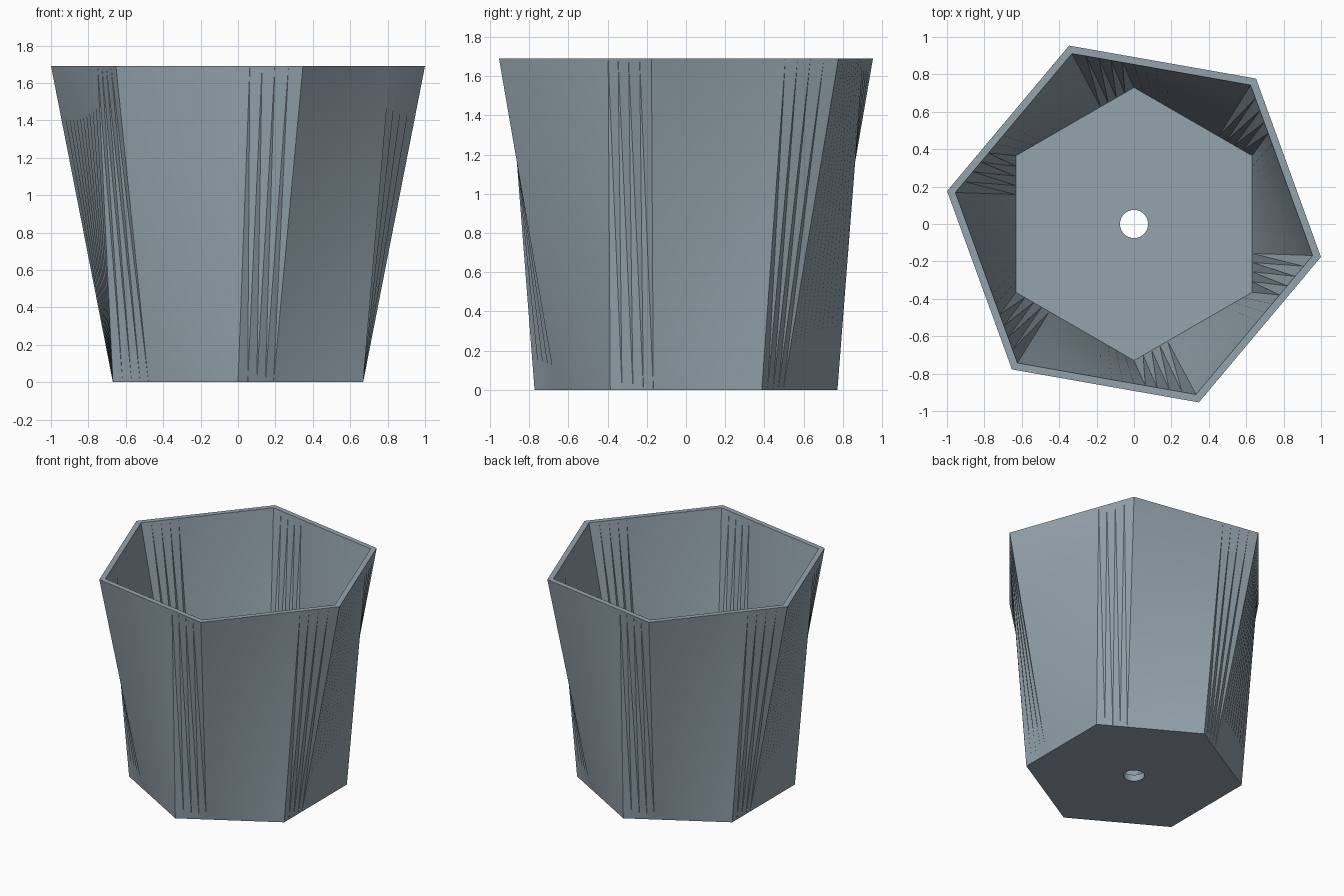
import bpy, bmesh, math

if "Cube" in bpy.data.objects:
    bpy.data.objects.remove(bpy.data.objects["Cube"])

SEG = 90            # four degrees each, so every hexagon corner lands on a vertex
HEIGHT, FLOOR = 1.69, 0.05


def hexagon(apothem, turn, z):
    """Hexagon sampled at even angles; turn is the angle of one flat side."""
    pts = []
    for k in range(SEG):
        a = 360 / SEG * k - 10
        off = (a - turn + 30) % 60 - 30
        r = apothem / math.cos(math.radians(off))
        pts.append((r * math.cos(math.radians(a)), r * math.sin(math.radians(a)), z))
    return pts


def circle(radius, z):
    angles = [math.radians(360 / SEG * k - 10) for k in range(SEG)]
    return [(radius * math.cos(a), radius * math.sin(a), z) for a in angles]


# Closed profile: outer wall, rim, inner wall, floor, drain hole, underside
rings = [
    hexagon(0.669, 0, 0),
    hexagon(0.879, 20, HEIGHT),
    hexagon(0.840, 20, HEIGHT),
    hexagon(0.632, 0, FLOOR),
    circle(0.075, FLOOR),
    circle(0.075, 0),
]

bm = bmesh.new()
loops = [[bm.verts.new(p) for p in ring] for ring in rings]
for i, lower in enumerate(loops):
    upper = loops[(i + 1) % len(loops)]
    for k in range(SEG):
        n = (k + 1) % SEG
        a, b, c, d = lower[k], lower[n], upper[n], upper[k]
        if i == 0:          # outer wall, diagonals follow the twist
            bm.faces.new((a, b, c))
            bm.faces.new((a, c, d))
        elif i == 2:        # inner wall, diagonals follow the twist
            bm.faces.new((a, b, d))
            bm.faces.new((b, c, d))
        else:
            bm.faces.new((a, b, c, d))
bmesh.ops.recalc_face_normals(bm, faces=bm.faces)

mesh = bpy.data.meshes.new("planter")
bm.to_mesh(mesh)
bm.free()
planter = bpy.data.objects.new("planter", mesh)
bpy.context.collection.objects.link(planter)

# Single blue grey colour
grey = bpy.data.materials.new("blue_grey")
grey.diffuse_color = (0.30, 0.37, 0.42, 1)
grey.use_nodes = True
grey.node_tree.nodes["Principled BSDF"].inputs["Base Color"].default_value = grey.diffuse_color
mesh.materials.append(grey)

# Smooth walls with crisp rim and corners
bpy.context.view_layer.objects.active = planter
planter.select_set(True)
bpy.ops.object.shade_smooth_by_angle(angle=math.radians(30))
